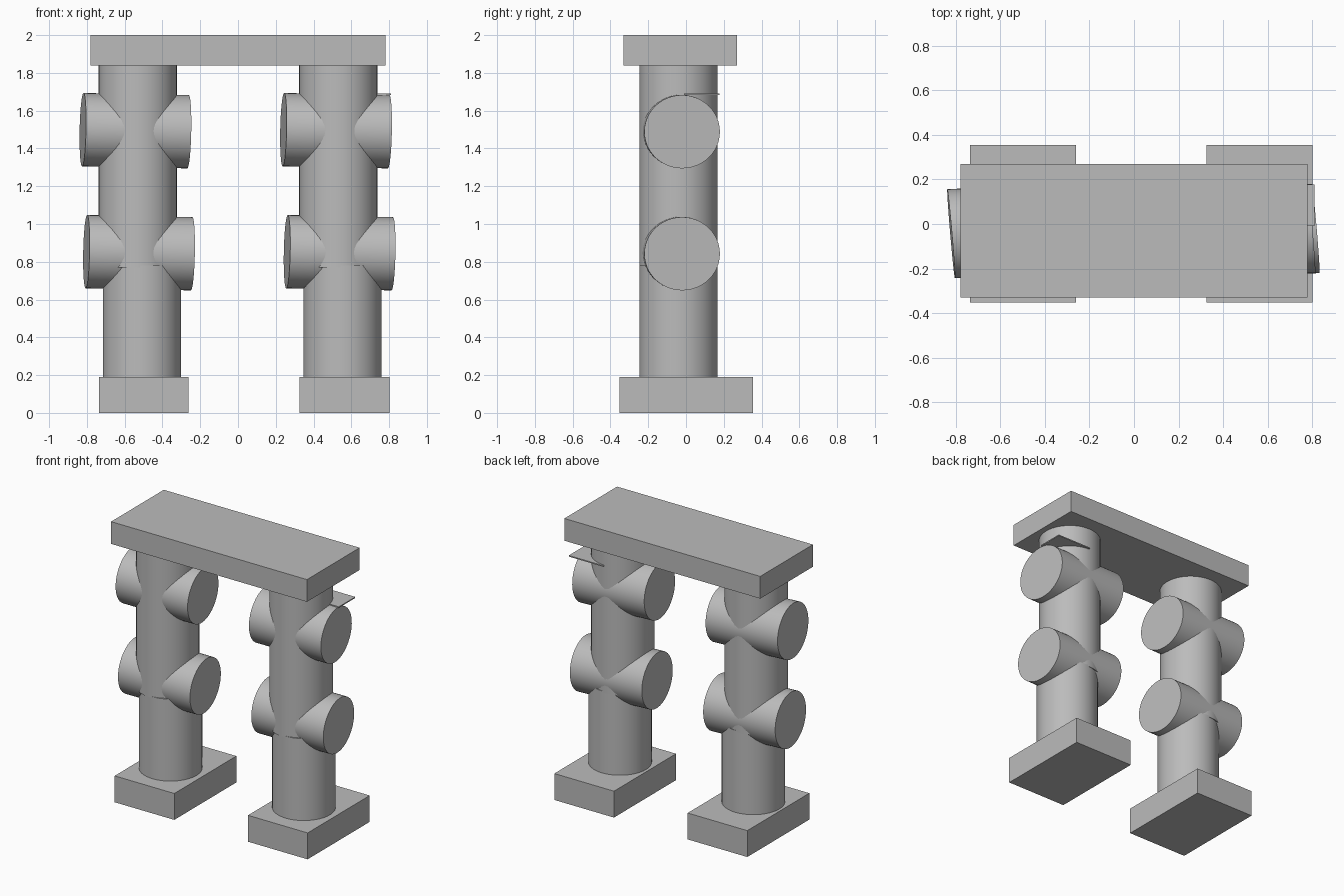
import bpy, bmesh, math
from mathutils import Matrix, Vector

if "Cube" in bpy.data.objects:
    bpy.data.objects.remove(bpy.data.objects["Cube"])

# One plain grey for everything
COLOUR = (0.5, 0.5, 0.5, 1)
grey = bpy.data.materials.new("plain_grey")
grey.use_nodes = True
grey.diffuse_color = COLOUR
grey.node_tree.nodes["Principled BSDF"].inputs["Base Color"].default_value = COLOUR


def finish(name, bm, smooth=False):
    mesh = bpy.data.meshes.new(name)
    bm.to_mesh(mesh)
    bm.free()
    mesh.materials.append(grey)
    obj = bpy.data.objects.new(name, mesh)
    bpy.context.collection.objects.link(obj)
    if smooth:
        bpy.ops.object.select_all(action='DESELECT')
        obj.select_set(True)
        bpy.context.view_layer.objects.active = obj
        bpy.ops.object.shade_smooth_by_angle(angle=math.radians(35))
    return obj


def box(name, low, high):
    low, high = Vector(low), Vector(high)
    bm = bmesh.new()
    bmesh.ops.create_cube(bm, size=1, matrix=Matrix.Translation((low + high) / 2)
                          @ Matrix.Diagonal((*(high - low), 1)))
    return finish(name, bm)


def cylinder(name, centre, u, v, axis):
    """Cylinder spanned by two radius vectors and a full-length axis vector."""
    frame = Matrix((u, v, axis)).transposed().to_4x4()
    bm = bmesh.new()
    bmesh.ops.create_cone(bm, cap_ends=True, segments=48, radius1=1, radius2=1, depth=1,
                          matrix=Matrix.Translation(centre) @ frame)
    return finish(name, bm, smooth=True)


def column(name, x, bottom, top):
    r = 0.207
    cylinder(name, (x, -0.04, (bottom + top) / 2), (r, 0, 0), (0, r, 0), (0, 0, top - bottom))


# Slab across the top
box("top_slab", (-0.78, -0.33, 1.84), (0.78, 0.27, 2.0))

# Two pillars, each with a foot, two column sections and two slanted cross drums
for side, shift in (("right", 0), ("left", 1.062)):
    box(side + "_foot", (shift - 0.736, -0.352, 0), (shift - 0.261, 0.354, 0.19))
    column(side + "_lower_column", shift - 0.509, 0.18, 0.78)
    column(side + "_upper_column", shift - 0.531, 0.77, 1.85)
    for level, x, z in (("lower", -0.524, 0.848), ("upper", -0.543, 1.494)):
        cylinder(f"{side}_{level}_cross_drum", (shift + x, -0.032, z),
                 (-0.017, 0.2, 0), (0.004, 0, 0.194), (0.557, 0.023, -0.011))

# Thin plate behind the upper drum of the left pillar
box("thin_plate", (0.535, -0.01, 1.682), (0.81, 0.177, 1.69))
